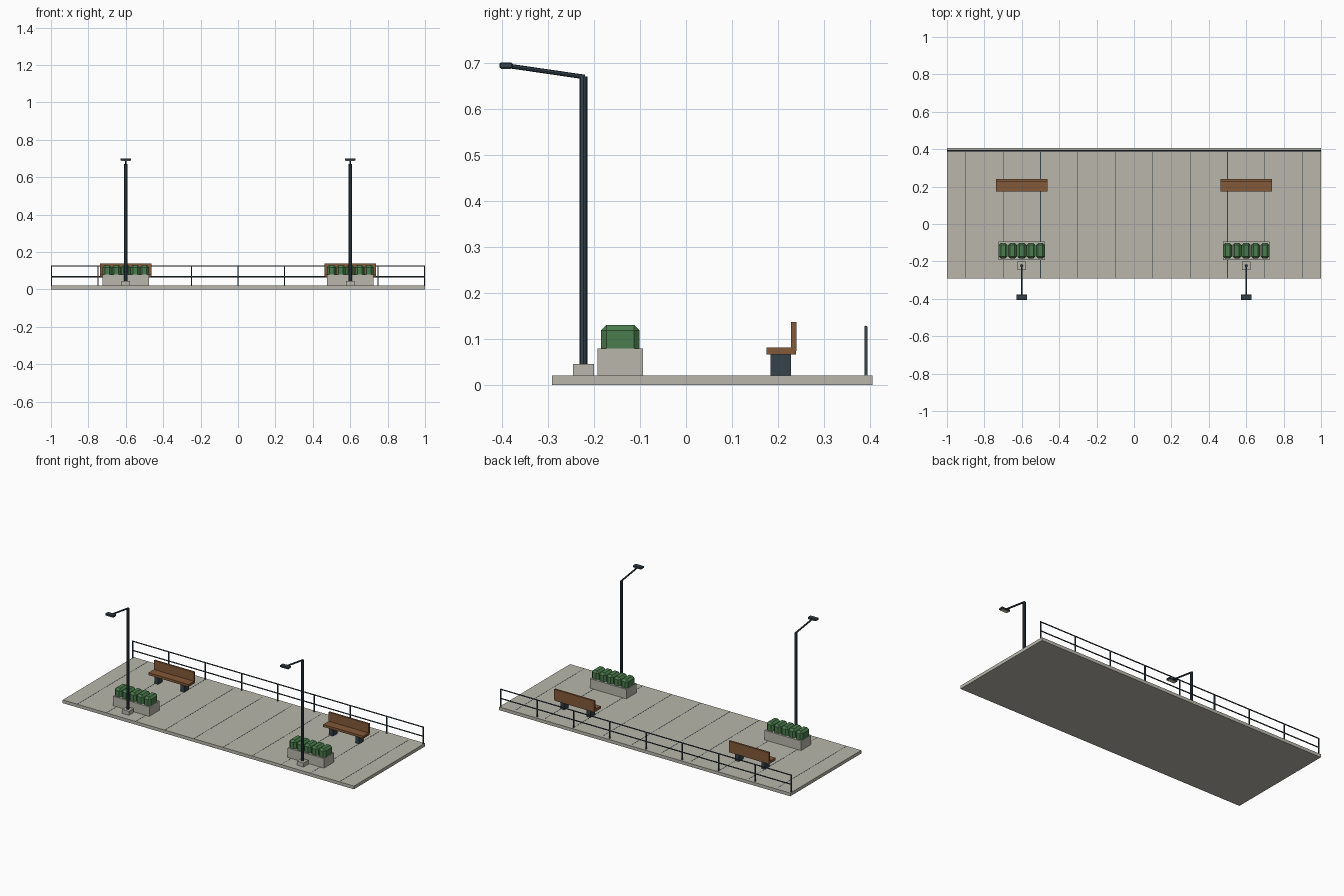
import bpy
from mathutils import Vector

if "Cube" in bpy.data.objects:
    bpy.data.objects.remove(bpy.data.objects["Cube"])


def material(name, rgb):
    m = bpy.data.materials.new(name)
    m.diffuse_color = (*rgb, 1)
    m.use_nodes = True
    m.node_tree.nodes["Principled BSDF"].inputs["Base Color"].default_value = m.diffuse_color
    return m


CONCRETE = material("concrete", (0.48, 0.47, 0.41))
METAL = material("dark_metal", (0.035, 0.055, 0.07))
WOOD = material("wood", (0.23, 0.10, 0.04))
LEAF = material("leaf", (0.07, 0.20, 0.075))
LENS = material("lens", (0.75, 0.68, 0.5))


def box(name, x, y, z, mat, bevel=0):
    """Box from (min, max) ranges on each axis."""
    bpy.ops.mesh.primitive_cube_add(size=1, location=[(a + b) / 2 for a, b in (x, y, z)])
    ob = bpy.context.object
    ob.name = name
    ob.scale = [b - a for a, b in (x, y, z)]
    bpy.ops.object.transform_apply(location=False, rotation=False, scale=True)
    ob.data.materials.append(mat)
    if bevel:
        mod = ob.modifiers.new("bevel", 'BEVEL')
        mod.width = bevel
        mod.segments = 1
    return ob


def rod(name, a, b, radius, mat, sides=8):
    """Faceted cylinder between two points."""
    a, b = Vector(a), Vector(b)
    bpy.ops.mesh.primitive_cylinder_add(vertices=sides, radius=radius,
                                        depth=(b - a).length, location=(a + b) / 2)
    ob = bpy.context.object
    ob.name = name
    ob.rotation_euler = (b - a).to_track_quat('Z', 'Y').to_euler()
    ob.data.materials.append(mat)
    return ob


def span(c, w):
    return (c - w / 2, c + w / 2)


# Pavement slab with thin dark joints
box("pavement", (-1, 1), (-0.291, 0.405), (0, 0.02), CONCRETE)
for i in range(10):
    box("paving_joint", span(-0.9 + 0.2 * i, 0.003), (-0.29, 0.385), (0.018, 0.0205), METAL)

# Railing along the back
for i in range(9):
    x = -0.997 + 0.997 * i / 4
    box("railing_post", span(x, 0.006), span(0.391, 0.006), (0.02, 0.127), METAL)
for z in (0.068, 0.125):
    rod("railing_bar", (-1, 0.391, z), (1, 0.391, z), 0.0035, METAL)

for cx in (-0.6, 0.6):
    # Street lamp
    box("lamp_base", span(cx, 0.046), (-0.246, -0.2), (0.02, 0.045), CONCRETE)
    rod("lamp_post", (cx, -0.223, 0.045), (cx, -0.223, 0.67), 0.0085, METAL)
    rod("lamp_arm", (cx, -0.220, 0.669), (cx, -0.385, 0.693), 0.005, METAL)
    box("lamp_head", span(cx, 0.058), (-0.405, -0.377), (0.688, 0.7), METAL, 0.002)
    box("lamp_lens", span(cx, 0.048), (-0.402, -0.38), (0.686, 0.689), LENS)

    # Planter with a row of clipped shrubs
    box("planter", span(cx, 0.25), (-0.192, -0.093), (0.02, 0.079), CONCRETE)
    for i in range(5):
        box("shrub", span(cx + (i - 2) * 0.05, 0.048), (-0.185, -0.101),
            (0.064, 0.13), LEAF, 0.012)

    # Bench
    box("bench_seat", span(cx, 0.275), (0.175, 0.239), (0.066, 0.081), WOOD)
    box("bench_back", span(cx, 0.275), (0.228, 0.24), (0.073, 0.137), WOOD)
    for dx in (-0.09, 0.09):
        box("bench_leg", span(cx + dx, 0.026), (0.184, 0.228), (0.02, 0.066), METAL)
